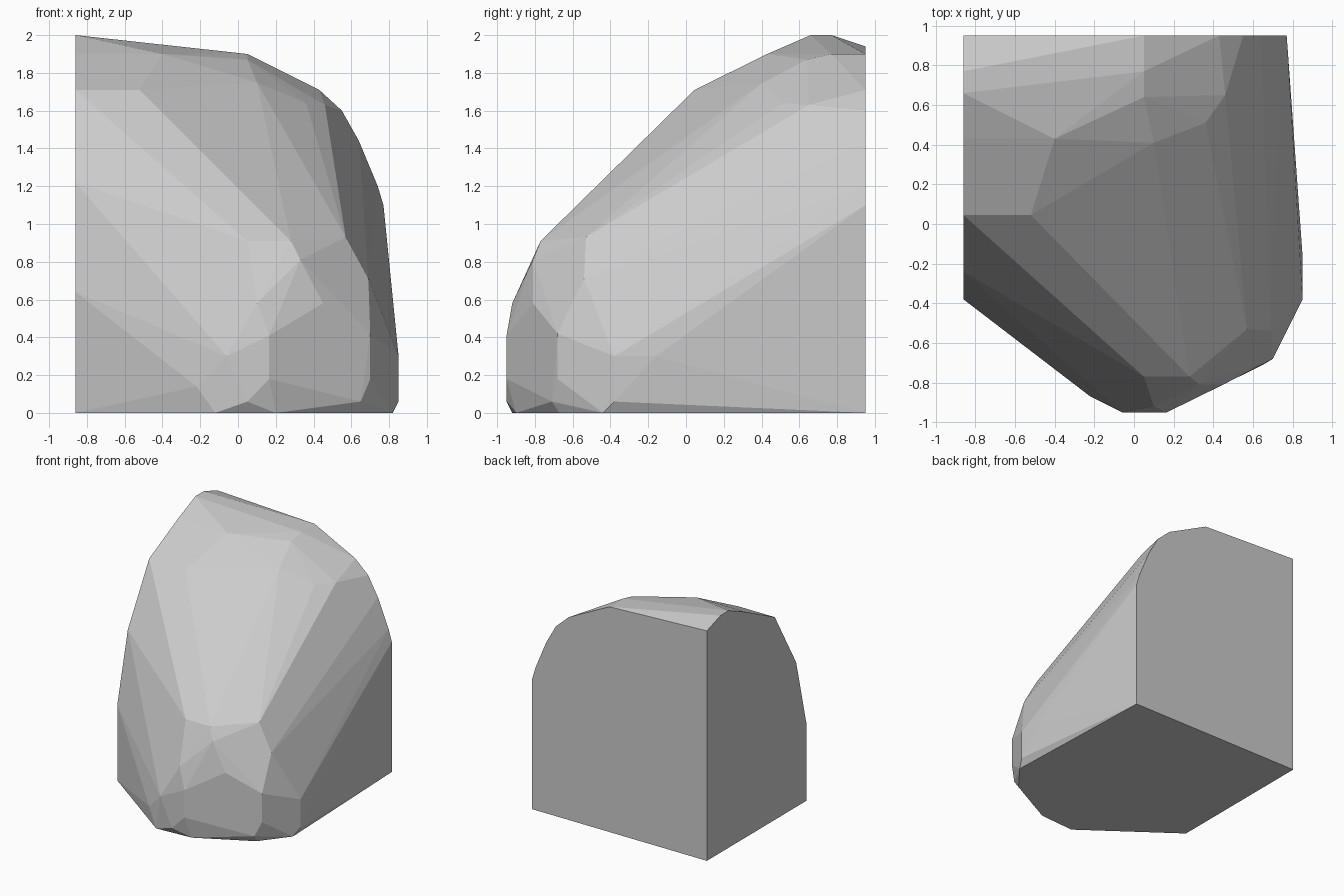
import bpy, bmesh

if "Cube" in bpy.data.objects:
    bpy.data.objects.remove(bpy.data.objects["Cube"])

LEFT, BACK = -0.86, 0.95

# flat left face profile (y, z)
side = [(BACK, 0), (-.38, 0), (-.38, .64), (-.24, 1.22), (.045, 1.71),
        (.43, 1.9), (.66, 2), (.77, 2), (BACK, 1.94)]
# flat back face profile (x, z)
rear = [(.05, 1.9), (.43, 1.71), (.55, 1.6), (.64, 1.44), (.74, 1.2), (.77, 1.1), (.77, 0)]
# base outline (x, y)
base = [(-.12, -.92), (.2, -.9), (.64, -.67), (.82, -.44)]
# chamfered corners of the front, right and top
corners = [
    (.85, -.38, .06), (.85, -.38, .3), (.85, -.16, .3),
    (.165, -.95, .18), (.165, -.95, .41), (.45, -.81, .58), (.7, -.68, .42),
    (.7, -.68, .18), (.65, -.71, .06), (.05, -.95, .06), (-.06, -.95, .3),
    (-.22, -.87, .14), (.1, -.92, .58), (.05, -.77, .91), (.28, -.77, .91),
    (.33, -.81, .81), (.57, -.53, .93), (.69, -.54, .71),
    (-.52, .045, 1.71), (-.4, .43, 1.9), (.1, .41, 1.75), (.36, .51, 1.64),
    (.05, .64, 1.87), (.05, .77, 1.9), (.46, .65, 1.63),
]

# solid faceted block wrapped around the profiles
pts = [(LEFT, y, z) for y, z in side] + [(x, BACK, z) for x, z in rear]
pts += [(x, y, 0) for x, y in base] + corners
bm = bmesh.new()
for p in pts:
    bm.verts.new(p)
res = bmesh.ops.convex_hull(bm, input=bm.verts)
loose = [v for v in bm.verts if not v.link_faces]
bmesh.ops.delete(bm, geom=loose, context='VERTS')
bmesh.ops.dissolve_limit(bm, angle_limit=0.03, verts=bm.verts, edges=bm.edges)
bmesh.ops.recalc_face_normals(bm, faces=bm.faces)
mesh = bpy.data.meshes.new("faceted_boulder")
bm.to_mesh(mesh)
bm.free()
bpy.context.collection.objects.link(bpy.data.objects.new("faceted_boulder", mesh))
